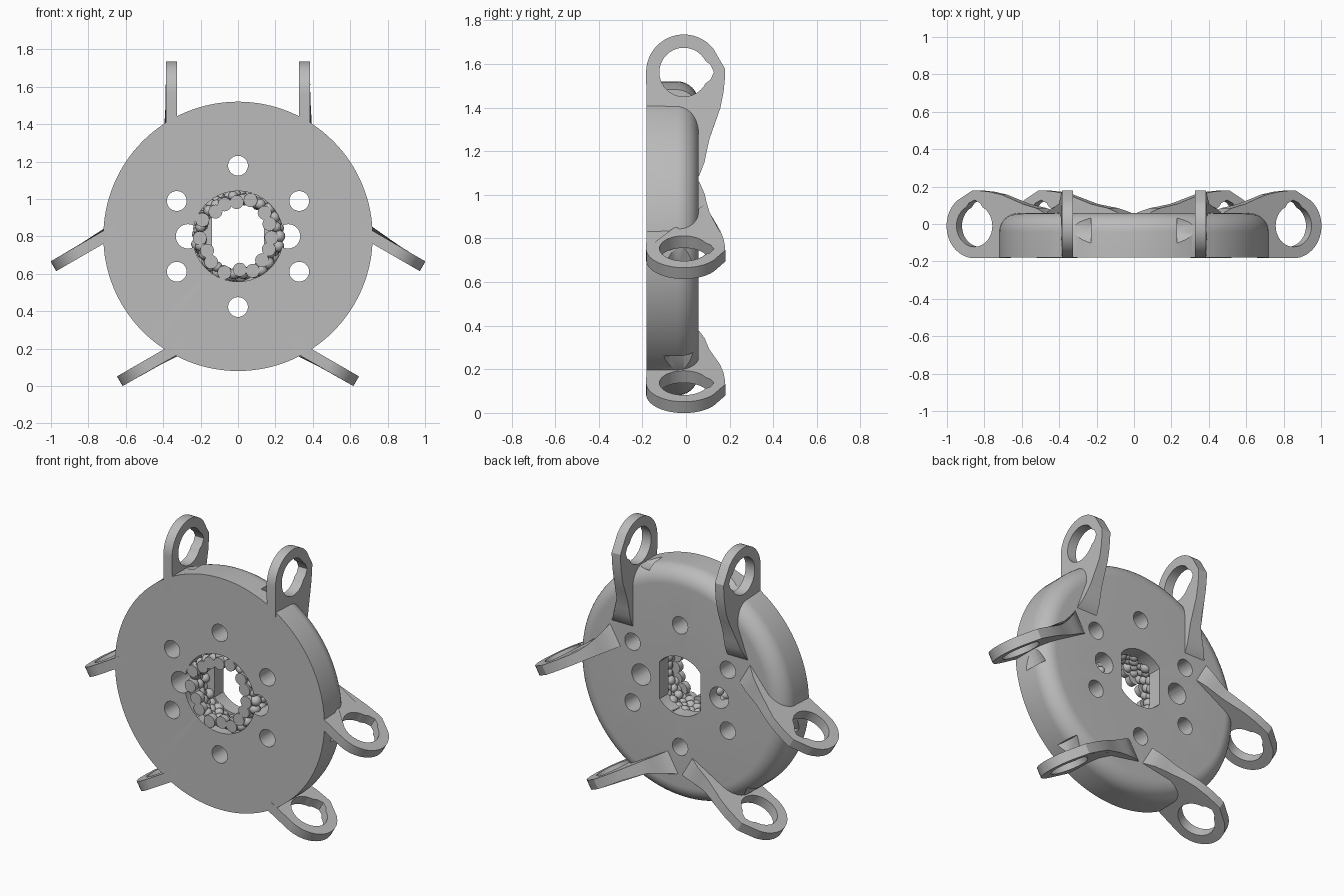
import bpy, bmesh, math, random
from mathutils import Matrix, Vector

if "Cube" in bpy.data.objects:
    bpy.data.objects.remove(bpy.data.objects["Cube"])

CZ = 0.80                       # height of the hub axis
FRONT, BACK = -0.18, 0.058
RADIUS = 0.72
EYE_Y, EYE_H = -0.01, 0.762     # lug eye, height measured from the hub axis

grey = bpy.data.materials.new("plain grey")
grey.use_nodes = True
grey.diffuse_color = (0.5, 0.5, 0.5, 1)
grey.node_tree.nodes["Principled BSDF"].inputs["Base Color"].default_value = (0.5, 0.5, 0.5, 1)


def make(name, bm, matrix=Matrix()):
    bmesh.ops.transform(bm, matrix=matrix, verts=bm.verts)
    bmesh.ops.recalc_face_normals(bm, faces=bm.faces)
    mesh = bpy.data.meshes.new(name)
    bm.to_mesh(mesh)
    bm.free()
    mesh.materials.append(grey)
    obj = bpy.data.objects.new(name, mesh)
    bpy.context.collection.objects.link(obj)
    return obj


def prism(name, start, end, matrix=Matrix()):
    """Solid between two matching outlines."""
    bm = bmesh.new()
    a = [bm.verts.new(p) for p in start]
    b = [bm.verts.new(p) for p in end]
    bm.faces.new(a)
    bm.faces.new(b[::-1])
    for i in range(len(a)):
        j = (i + 1) % len(a)
        bm.faces.new((a[i], b[i], b[j], a[j]))
    return make(name, bm, matrix)


def circle(radius, count=48):
    return [(radius * math.cos(math.tau * i / count), radius * math.sin(math.tau * i / count))
            for i in range(count)]


def bore(points, cx, cz, y0, y1):
    """Cutter running along y."""
    return prism("cutter", [(cx + u, y0, cz + v) for u, v in points],
                 [(cx + u, y1, cz + v) for u, v in points])


def cut(obj, cutters):
    for c in cutters:
        c.hide_render = True
        mod = obj.modifiers.new("cut", 'BOOLEAN')
        mod.operation, mod.solver, mod.object = 'DIFFERENCE', 'EXACT', c
    graph = bpy.context.evaluated_depsgraph_get()
    mesh = bpy.data.meshes.new_from_object(obj.evaluated_get(graph))
    obj.modifiers.clear()
    obj.data = mesh
    for c in cutters:
        bpy.data.objects.remove(c)


def smooth(obj, angle=30):
    obj.data.shade_smooth()
    obj.data.set_sharp_from_angle(angle=math.radians(angle))


def group_matrix(k):
    return Matrix.Translation((0, 0, CZ)) @ Matrix.Rotation(math.tau * k / 3, 4, 'Y')


# Hub disc: turned profile with a rounded back rim
bm = bmesh.new()
FILLET = 0.10
profile = [(0, FRONT), (RADIUS, FRONT)]
for i in range(11):
    t = math.pi / 2 * i / 10
    profile.append((RADIUS - FILLET + FILLET * math.cos(t), BACK - FILLET + FILLET * math.sin(t)))
profile.append((0, BACK))
verts = [bm.verts.new((r, y, 0)) for r, y in profile]
edges = [bm.edges.new(p) for p in zip(verts, verts[1:])]
bmesh.ops.spin(bm, geom=verts + edges, axis=(0, 1, 0), cent=(0, 0, 0),
               angle=math.tau, steps=128)
bmesh.ops.remove_doubles(bm, verts=bm.verts, dist=0.0005)
disc = make("hub_disc", bm, Matrix.Translation((0, 0, CZ)))

# Bolt holes, dowel holes, front recess, flat-sided centre bore
cutters = []
for i in range(6):
    a = math.tau * i / 6
    cutters.append(bore(circle(0.053, 32), 0.378 * math.sin(a), CZ + 0.378 * math.cos(a), -0.3, 0.3))
for s in (-1, 1):
    cutters.append(bore(circle(0.065, 32), s * 0.268, CZ, -0.3, 0.3))
cutters.append(bore(circle(0.242, 64), 0, CZ, -0.3, -0.03))
flat_bore = [(max(-0.14, min(0.14, u)), v) for u, v in circle(0.182, 64) if abs(u) < 0.147]
cutters.append(bore(flat_bore, 0, CZ, -0.3, 0.3))

# Clearance notches in the rim beside each lug
for k in range(3):
    for s in (-1, 1):
        ring = [(EYE_Y + u, EYE_H + v) for u, v in circle(0.122, 40)]
        cutters.append(prism("cutter", [(s * 0.23, y, h) for y, h in ring],
                             [(s * 0.335, y, h) for y, h in ring], group_matrix(k)))
cut(disc, cutters)
smooth(disc)

# Lugs: eye outline sweeping down to the back face, flaring at the foot
outline = [(FRONT, 0.54), (FRONT - 0.003, EYE_H)]
for i in range(1, 21):
    a = math.radians(180 - 142 * i / 20)
    outline.append((EYE_Y + 0.173 * math.cos(a), EYE_H + 0.173 * math.sin(a)))
outline += [(0.180, 0.775), (0.179, 0.74), (0.172, 0.67), (0.157, 0.596), (0.132, 0.525),
            (0.108, 0.458), (0.095, 0.40), (0.085, 0.35), (0.062, 0.29), (0.04, 0.27), (0.0, 0.5)]


def flare(h):
    return 0.385 + 0.085 * max(0, min(1, (0.56 - h) / 0.28)) ** 1.6


eye = [(EYE_Y + u, EYE_H + v) for u, v in circle(0.112, 40)]
eye[0] = (0.128, EYE_H)
eye[1:3] = [(0.112, EYE_H + 0.035)]
eye[-2:] = [(0.112, EYE_H - 0.035)]
for k in range(3):
    for s, side in ((-1, "right"), (1, "left")):
        m = group_matrix(k)
        lug = prism(f"lug_{k + 1}_{side}", [(s * 0.325, y, h) for y, h in outline],
                    [(s * flare(h), y, h) for y, h in outline], m)
        cut(lug, [prism("cutter", [(s * 0.2, y, h) for y, h in eye],
                        [(s * 0.5, y, h) for y, h in eye], m)])
        smooth(lug)

# Beaded lining of the recess: flush front pads with rows of beads behind
random.seed(4)
bm = bmesh.new()
turn = Matrix.Rotation(math.pi / 2, 4, 'X')
for i in range(16):
    a = math.tau * i / 16 + random.uniform(-0.07, 0.07)
    r = random.uniform(0.175, 0.212)
    pos = Vector((r * math.cos(a), FRONT + 0.02, CZ + r * math.sin(a)))
    bmesh.ops.create_cone(bm, cap_ends=True, segments=20, radius1=0.037, radius2=0.037,
                          depth=0.036, matrix=Matrix.Translation(pos) @ turn)
for row in range(4):
    for i in range(26):
        a = math.tau * (i + row * 0.4) / 26
        r = random.uniform(0.195, 0.222)
        pos = Vector((r * math.cos(a), FRONT + 0.04 + row * 0.034, CZ + r * math.sin(a)))
        bmesh.ops.create_uvsphere(bm, u_segments=12, v_segments=8,
                                  radius=random.uniform(0.026, 0.034),
                                  matrix=Matrix.Translation(pos) @ turn)
smooth(make("beaded_lining", bm), 40)
